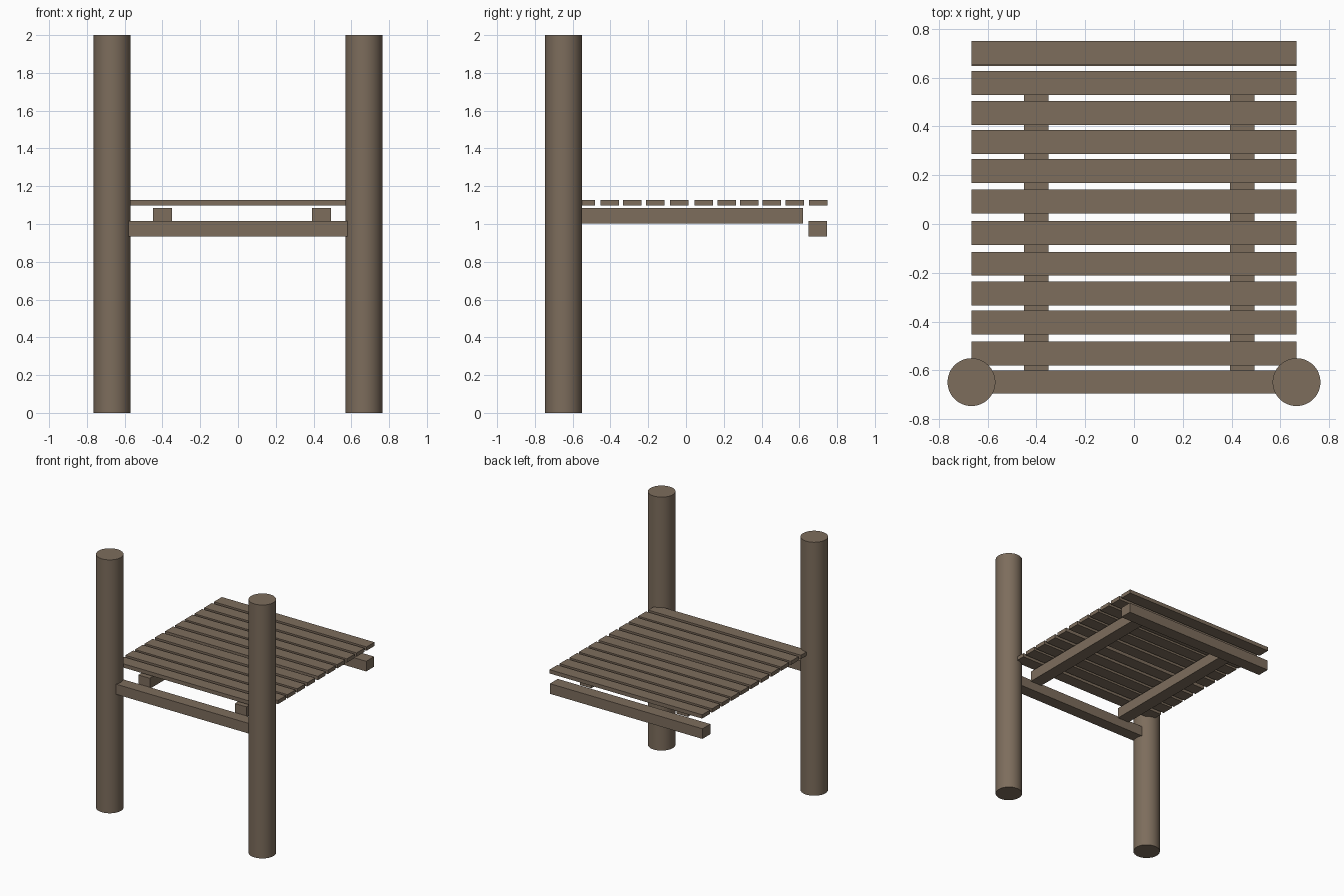
import bpy

if "Cube" in bpy.data.objects:
    bpy.data.objects.remove(bpy.data.objects["Cube"])

wood = bpy.data.materials.new("weathered wood")
wood.diffuse_color = (0.205, 0.153, 0.108, 1)
wood.use_nodes = True
wood.node_tree.nodes["Principled BSDF"].inputs["Base Color"].default_value = wood.diffuse_color


def box(name, x, y, z):
    """Box from (min, max) ranges on each axis."""
    lo, hi = zip(x, y, z)
    bpy.ops.mesh.primitive_cube_add(size=1, location=[(a + b) / 2 for a, b in zip(lo, hi)])
    ob = bpy.context.object
    ob.name = name
    ob.scale = [b - a for a, b in zip(lo, hi)]
    bpy.ops.object.transform_apply(location=False, rotation=False, scale=True)
    ob.data.materials.append(wood)


# Round upright posts at the front corners
for side, x in (("left", -0.666), ("right", 0.666)):
    bpy.ops.mesh.primitive_cylinder_add(vertices=48, radius=0.098, depth=2,
                                        location=(x, -0.648, 1))
    post = bpy.context.object
    post.name = side + "_post"
    post.data.materials.append(wood)
    bpy.ops.object.shade_smooth_by_angle()

# Cross beams under the front and back edges
span = (-0.666, 0.666)
box("front_beam", span, (-0.695, -0.6), (0.935, 1.015))
box("back_beam", span, (0.648, 0.746), (0.935, 1.015))

# Joists running front to back
box("left_joist", (-0.45, -0.35), (-0.6, 0.62), (1.003, 1.086))
box("right_joist", (0.393, 0.493), (-0.6, 0.62), (1.003, 1.086))

# Deck planks, slightly unevenly spaced
centres = [-0.53, -0.404, -0.285, -0.163, -0.037, 0.093,
           0.217, 0.336, 0.455, 0.577, 0.701]
for i, y in enumerate(centres):
    box(f"deck_plank_{i + 1}", span, (y - 0.049, y + 0.049), (1.097, 1.127))
